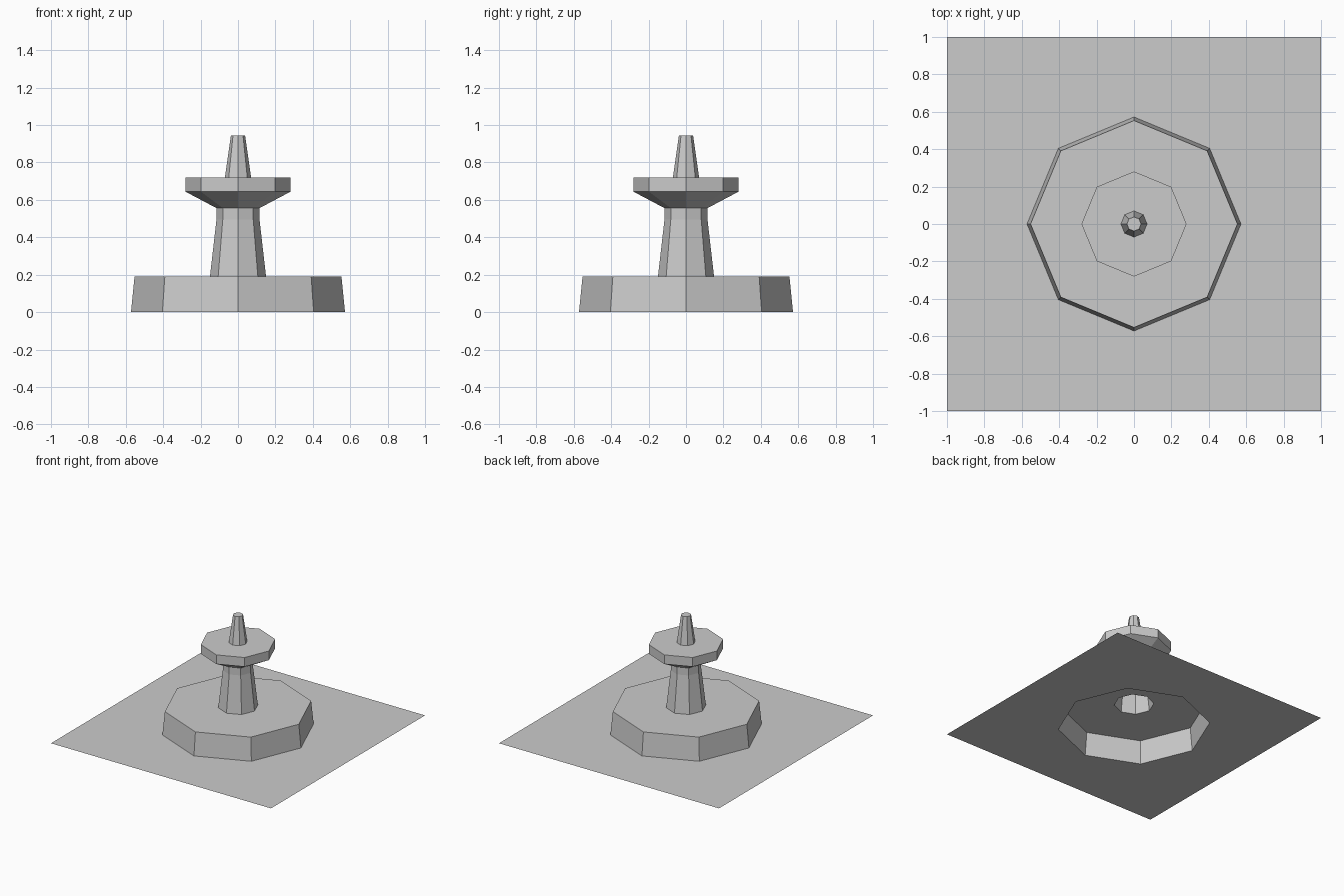
import bpy
import bmesh
from math import cos, sin, pi

if "Cube" in bpy.data.objects:
    bpy.data.objects.remove(bpy.data.objects["Cube"])

SIDES = 8


def octagon(r, z):
    return [(r * cos(2 * pi * i / SIDES), r * sin(2 * pi * i / SIDES), z)
            for i in range(SIDES)]


def square(h, z):
    # eight points on a square: edge middles and corners
    pts = []
    for x, y, _ in octagon(1, z):
        s = h / max(abs(x), abs(y))
        pts.append((x * s, y * s, z))
    return pts


def skin(name, rings, cap=False):
    """Join successive rings with flat quads, optionally closing the last."""
    bm = bmesh.new()
    loops = [[bm.verts.new(p) for p in ring] for ring in rings]
    for a, b in zip(loops, loops[1:]):
        for i in range(SIDES):
            j = (i + 1) % SIDES
            bm.faces.new((a[i], a[j], b[j], b[i]))
    if cap:
        bm.faces.new(loops[-1])
    mesh = bpy.data.meshes.new(name)
    bm.to_mesh(mesh)
    bm.free()
    obj = bpy.data.objects.new(name, mesh)
    bpy.context.collection.objects.link(obj)
    return obj


def lathe(name, profile, cap=False):
    return skin(name, [octagon(r, z) for r, z in profile], cap)


# thin square ground sheet, open under the base
skin("ground_sheet", [square(1, 0), octagon(0.572, 0)])

# tapered plinth, open under the column
lathe("plinth", [(0.572, 0), (0.553, 0.19), (0.15, 0.19)])

# tapering column with a straight neck
lathe("column", [(0.15, 0.19), (0.115, 0.495), (0.115, 0.556)])

# flared dish with vertical rim and flat top
lathe("dish", [(0.115, 0.556), (0.281, 0.644), (0.281, 0.719), (0.07, 0.719)])

# tapered spire with a flat tip
lathe("spire", [(0.07, 0.719), (0.038, 0.943)], cap=True)
